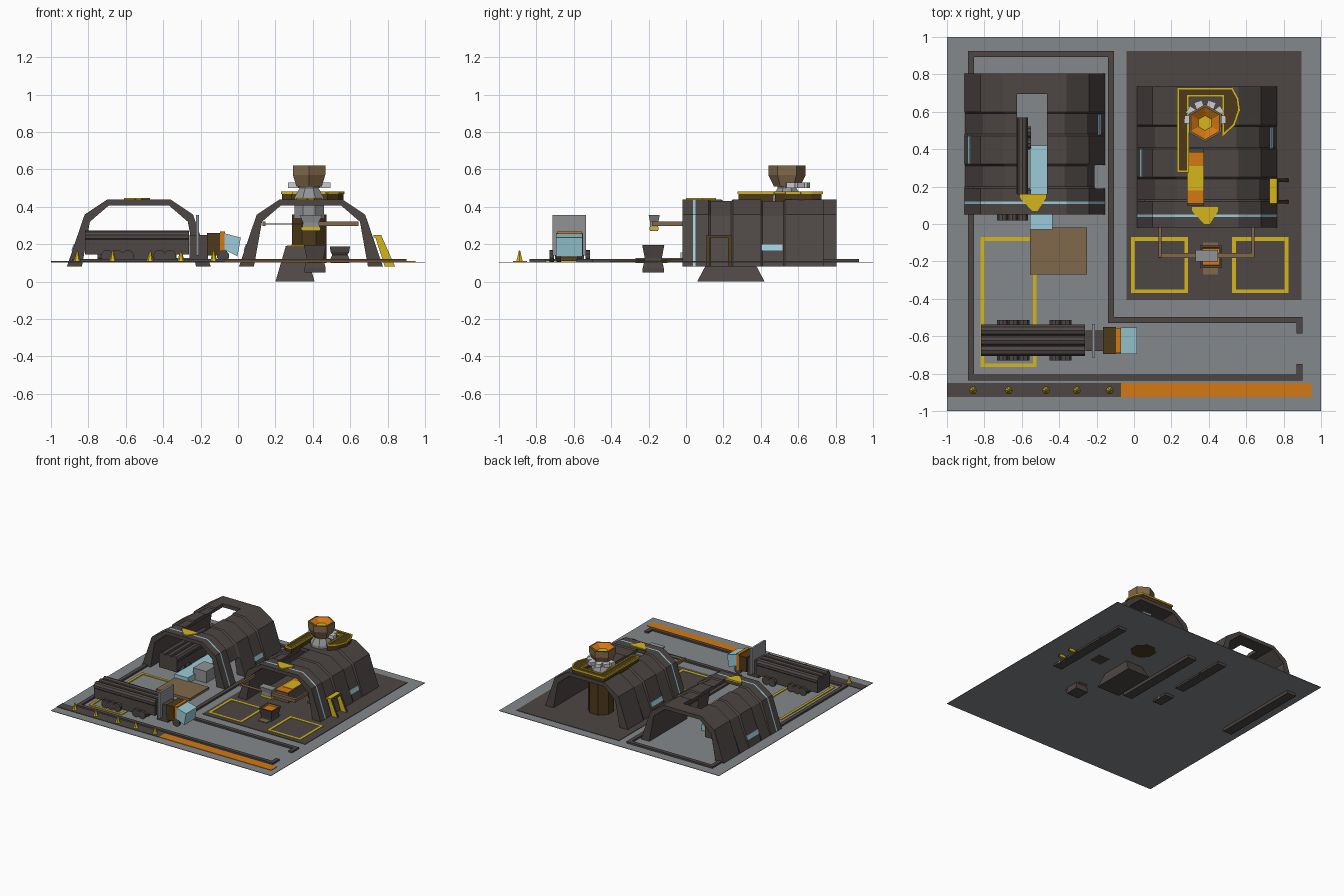
import bpy, bmesh, math
from mathutils import Vector, Matrix

if "Cube" in bpy.data.objects:
    bpy.data.objects.remove(bpy.data.objects["Cube"])

def mat(name, r, g, b):
    m = bpy.data.materials.new(name)
    m.diffuse_color = (r, g, b, 1)
    m.use_nodes = True
    m.node_tree.nodes["Principled BSDF"].inputs["Base Color"].default_value = m.diffuse_color
    return m

GROUND = mat("ground_grey", .235, .25, .26)
DARK = mat("dark_hull", .075, .062, .058)
CYAN = mat("pale_cyan", .33, .60, .69)
ORANGE = mat("orange", .66, .19, .006)
YELLOW = mat("yellow", .66, .47, .012)
BROWN = mat("tan_brown", .22, .14, .07)
DBROWN = mat("dark_brown", .075, .042, .011)
LIGHT = mat("light_grey", .60, .61, .62)
MID = mat("mid_grey", .28, .29, .30)

def finish(name, bm, *mats):
    bmesh.ops.recalc_face_normals(bm, faces=bm.faces)
    me = bpy.data.meshes.new(name)
    bm.to_mesh(me)
    bm.free()
    for m in mats:
        me.materials.append(m)
    ob = bpy.data.objects.new(name, me)
    bpy.context.collection.objects.link(ob)
    return ob

def skin(bm, rings, indices=None):
    """Bridge closed rings of points, cap both ends."""
    vs = [[bm.verts.new(p) for p in r] for r in rings]
    n = len(vs[0])
    for k in range(len(vs) - 1):
        for i in range(n):
            j = (i + 1) % n
            f = bm.faces.new((vs[k][i], vs[k][j], vs[k + 1][j], vs[k + 1][i]))
            f.material_index = indices(k, i) if indices else 0
    bm.faces.new(vs[0])
    f = bm.faces.new(vs[-1])
    f.material_index = indices(len(vs) - 1, 0) if indices else 0

def box(name, x0, x1, y0, y1, z0, z1, m):
    return prism(name, [(x0, y0), (x1, y0), (x1, y1), (x0, y1)], z0, z1, m)

def prism(name, pts, a, b, *mats, axis='z'):
    bm = bmesh.new()
    put = (lambda p, t: (p[0], p[1], t)) if axis == 'z' else (lambda p, t: (p[0], t, p[1]))
    skin(bm, [[put(p, t) for p in pts] for t in (a, b)])
    return finish(name, bm, *mats)

def loft(name, cx, cy, sections, n, rot, mats, idx=None):
    """sections: (z, rx, ry)"""
    bm = bmesh.new()
    ang = [math.radians(rot) + math.tau * i / n for i in range(n)]
    skin(bm, [[(cx + rx * math.cos(a), cy + ry * math.sin(a), z) for a in ang]
              for z, rx, ry in sections], (lambda k, i: idx[k]) if idx else None)
    return finish(name, bm, *mats)

def cyl(name, p0, p1, r, n, m):
    p0, p1 = Vector(p0), Vector(p1)
    bm = bmesh.new()
    M = Matrix.Translation((p0 + p1) / 2) @ (p1 - p0).to_track_quat('Z', 'Y').to_matrix().to_4x4()
    bmesh.ops.create_cone(bm, cap_ends=True, segments=n, radius1=r, radius2=r,
                          depth=(p1 - p0).length, matrix=M)
    return finish(name, bm, m)

def rail(name, pts, w, z0, z1, m, closed=False):
    bm = bmesh.new()
    for a, b in zip(pts, pts[1:] + (pts[:1] if closed else [])):
        a, b = Vector(a), Vector(b)
        d = (b - a).normalized() * w / 2
        s = Vector((-d.y, d.x))
        quad = [a - d - s, b + d - s, b + d + s, a - d + s]
        skin(bm, [[(p.x, p.y, z) for p in quad] for z in (z0, z1)])
    return finish(name, bm, m)

# ground, pad and kerbs
box("ground", -1, 1, -1, 1, .102, .106, GROUND)
box("dark_pad", -.04, .895, -.405, .925, .106, .11, DARK)
rail("yard_kerb", [(.885, -.57), (.885, -.512), (-.122, -.512), (-.122, .91), (-.872, .91),
                   (-.872, -.82), (.885, -.82), (.885, -.765)], .032, .104, .12, DARK)
box("front_strip_dark", -1, -.07, -.925, -.85, .106, .11, DARK)
box("front_strip_orange", -.07, .95, -.925, -.85, .106, .11, ORANGE)
for x in (-.86, -.67, -.47, -.305, -.13):
    loft("cone", x, -.89, [(.11, .02, .02), (.12, .016, .016), (.166, .004, .004)], 6, 0, [YELLOW])
for n, (x0, x1, y0) in enumerate([(-.81, -.53, -.755), (-.005, .28, -.36), (.535, .815, -.36)]):
    rail(f"bay_marking_{n}", [(x0, y0), (x1, y0), (x1, -.08), (x0, -.08)], .02, .106, .113, YELLOW, True)

# hangars: ribbed arch shells with a cyan band near the front
OUTER = [(.385, .08), (.29, .358), (.17, .438)]
INNER = [(.16, .408), (.262, .32), (.305, .08)]
STATIONS = [(0, 0), (.057, 0), (.07, 0), (.14, 0), (.15, 1), (.26, 1), (.27, 0),
            (.42, 0), (.43, 1), (.54, 1), (.55, 0), (.755, 0)]

def hangar(name, cx, y0, cuts):
    bm = bmesh.new()
    rings = []
    for d, low in STATIONS:
        out = [(x - (.012 if low and z > .1 else 0), z - (.008 if low and z > .1 else 0)) for x, z in OUTER]
        half = out + INNER
        prof = half[:3] + [(-x, z) for x, z in reversed(half[:3])] + \
            [(-x, z) for x, z in reversed(half[3:])] + half[3:]
        rings.append([(cx + x, y0 + d, z) for x, z in prof])
    skin(bm, rings, lambda k, i: 1 if k == 1 and i < 5 else 0)
    ob = finish(name, bm, DARK, CYAN)
    for c in cuts:
        cutter = box("cutter", *c, DARK)
        cutter.hide_render = True
        mod = ob.modifiers.new("cut", 'BOOLEAN')
        mod.operation, mod.solver, mod.object = 'DIFFERENCE', 'EXACT', cutter
        bpy.context.view_layer.objects.active = ob
        bpy.ops.object.modifier_apply(modifier=mod.name)
        bpy.data.objects.remove(cutter)
    # side windows lie on the sloping walls
    for s, a, b in ((-1, .27, .42), (1, .425, .535)):
        wall = lambda z, o: cx + s * (.385 - (z - .08) * .342 + o)
        o = 0 if s < 0 else -.008
        prism(name + "_window", [(wall(z, o + e), z) for z, e in
              ((.165, -.004), (.165, .005), (.198, .005), (.198, -.004))], y0 + a, y0 + b, CYAN, axis='y')
    # yellow arrow above the entrance
    prism(name + "_arrow", [(cx - .08, y0 + .11), (cx - .08, y0 + .09), (cx - .015, y0 + .02),
          (cx + .015, y0 + .02), (cx + .06, y0 + .09), (cx + .06, y0 + .11)], .436, .446, YELLOW)

hangar("left_hangar", -.53, .05, [(-.625, -.465, .16, .695, .38, .5), (-.25, -.1, .19, .315, .07, .25)])
hangar("right_hangar", .39, -.02, [(.287, .372, .10, .40, .38, .5)])

# side door frame of the right hangar
leg = [(.73, .25), (.765, .25), (.84, .08), (.785, .08)]
for y in (.11, .225):
    prism("door_jamb", leg, y, y + .018, YELLOW, DBROWN, axis='y')
prism("door_lintel", [(.725, .235), (.725, .25), (.765, .25), (.772, .235)], .11, .243, YELLOW, DBROWN, axis='y')
for ob in bpy.data.objects:
    if ob.name.startswith("door_"):
        for p in ob.data.polygons:
            if p.normal.x > .5:
                p.material_index = 1

# furnace tower and chimney
loft("tower_column", .38, .56, [(.1, .1, .1), (.36, .1, .1)], 8, 22.5, [DBROWN])
loft("tower_neck", .38, .54, [(.34, .085, .085), (.45, .085, .085), (.5, .055, .055), (.53, .06, .06)], 8, 22.5, [MID])
loft("chimney_head", .38, .54, [(.508, .078, .07), (.57, .1, .1), (.62, .1, .1), (.62, .088, .088),
     (.59, .04, .04)], 6, 90, [BROWN, ORANGE, YELLOW], [0, 0, 0, 1, 2])
for a in (5, 35, 70, 110, 145, 175):
    fin = box("chimney_collar_fin", .055, .112, -.022, .022, .5, .53, LIGHT)
    fin.matrix_world = Matrix.Translation((.38, .55, 0)) @ Matrix.Rotation(math.radians(a), 4, 'Z')

# roof walkway with yellow railing
walk = [(.235, .28), (.288, .28), (.288, .685), (.475, .685), (.475, .475), (.535, .53), (.563, .61),
        (.555, .67), (.525, .725), (.235, .725)]
prism("roof_walkway", walk, .43, .474, DBROWN)
rail("walkway_rail", walk, .011, .468, .481, YELLOW, True)

# melting pit under the right hangar and casting pots
loft("melting_pit", .305, .24, [(0, .148, .255), (.08, .115, .195), (.19, .07, .13)], 4, 45, [DARK])
box("pit_melt", .262, .375, .11, .385, .186, .194, ORANGE)
box("pit_hot_core", .285, .372, .18, .31, .194, .198, YELLOW)

def pot(name, x, y, z0, z1, r):
    loft(name, x, y, [(z0, r, r), (z0 + .02, r, r), ((z0 + z1) / 2, r * .8, r * .8), (z1 - .03, r * .95, r * .95),
         (z1, r * 1.05, r * 1.05), (z1, r * .85, r * .85), (z1 - .012, r * .8, r * .8)], 4, 45,
         [DARK, ORANGE], [0, 0, 0, 0, 0, 1, 1])
pot("front_pot", .412, -.175, .05, .197, .08)
pot("inner_pot", .545, .25, .1, .187, .073)
box("pot_base", .37, .45, -.27, -.1, .1, .116, BROWN)

# gantry crane
for x in (.14, .637):
    box("crane_arm", x - .008, x + .008, -.18, .02, .297, .322, BROWN)
box("crane_beam_right", .4, .645, -.182, -.155, .297, .322, BROWN)
box("crane_beam_left", .132, .4, -.182, -.155, .306, .311, BROWN)
loft("crane_trolley", .39, -.17, [(.27, .07, .03), (.315, .06, .03), (.355, .085, .042)], 4, 45, [MID])
box("trolley_band", .338, .442, -.194, -.146, .275, .292, YELLOW)

# three-lobed tanks, wheels and cabs
def tank(name, centre, length, along_x):
    d = Vector((1, 0, 0)) if along_x else Vector((0, 1, 0))
    s = Vector((-d.y, d.x, 0))
    c, h = Vector(centre), d * length / 2
    for o in (-.053, 0, .053):
        cyl(name + "_lobe", c + s * o - h + Vector((0, 0, .03)), c + s * o + h + Vector((0, 0, .03)), .032, 10, DARK)
    e = [c - h - s * .08, c + h - s * .08, c + h + s * .08, c - h + s * .08]
    prism(name + "_body", [(p.x, p.y) for p in e], .145, .24, DARK)

tank("truck_tank", (-.54, -.622, .21), .555, True)
for x in (-.70, -.645, -.59, -.42, -.365, -.08):
    for y in (-.525, -.718) if x < -.2 else (-.57, -.68):
        cyl("truck_wheel", (x, y - .012, .137), (x, y + .012, .137), .033, 10, DARK)
box("truck_axle", -.73, -.33, -.70, -.545, .12, .15, DARK)
box("truck_plate", -.225, -.208, -.715, -.535, .14, .355, MID)
box("truck_hitch", -.26, -.16, -.68, -.57, .11, .25, DARK)
box("truck_cab", -.165, -.095, -.695, -.55, .14, .26, DBROWN)
box("truck_stripe", -.095, -.07, -.69, -.555, .13, .268, ORANGE)
prism("truck_window", [(-.072, .258), (.015, .235), (-.003, .135), (-.072, .17)], -.695, -.553, CYAN, axis='y')

# vehicle and ramp in the left hangar
tank("parked_tank", (-.65, .295, .21), .55, False)
for y in (.1, .16, .43, .49):
    cyl("parked_wheel", (-.75, y, .137), (-.55, y, .137), .033, 10, DARK)
box("coolant_tray", -.555, -.435, -.03, .42, .106, .155, CYAN)
box("coolant_pump", -.45, -.33, .06, .2, .106, .2, MID)
box("loading_ramp", -.555, -.25, -.27, -.02, .106, .125, BROWN)
